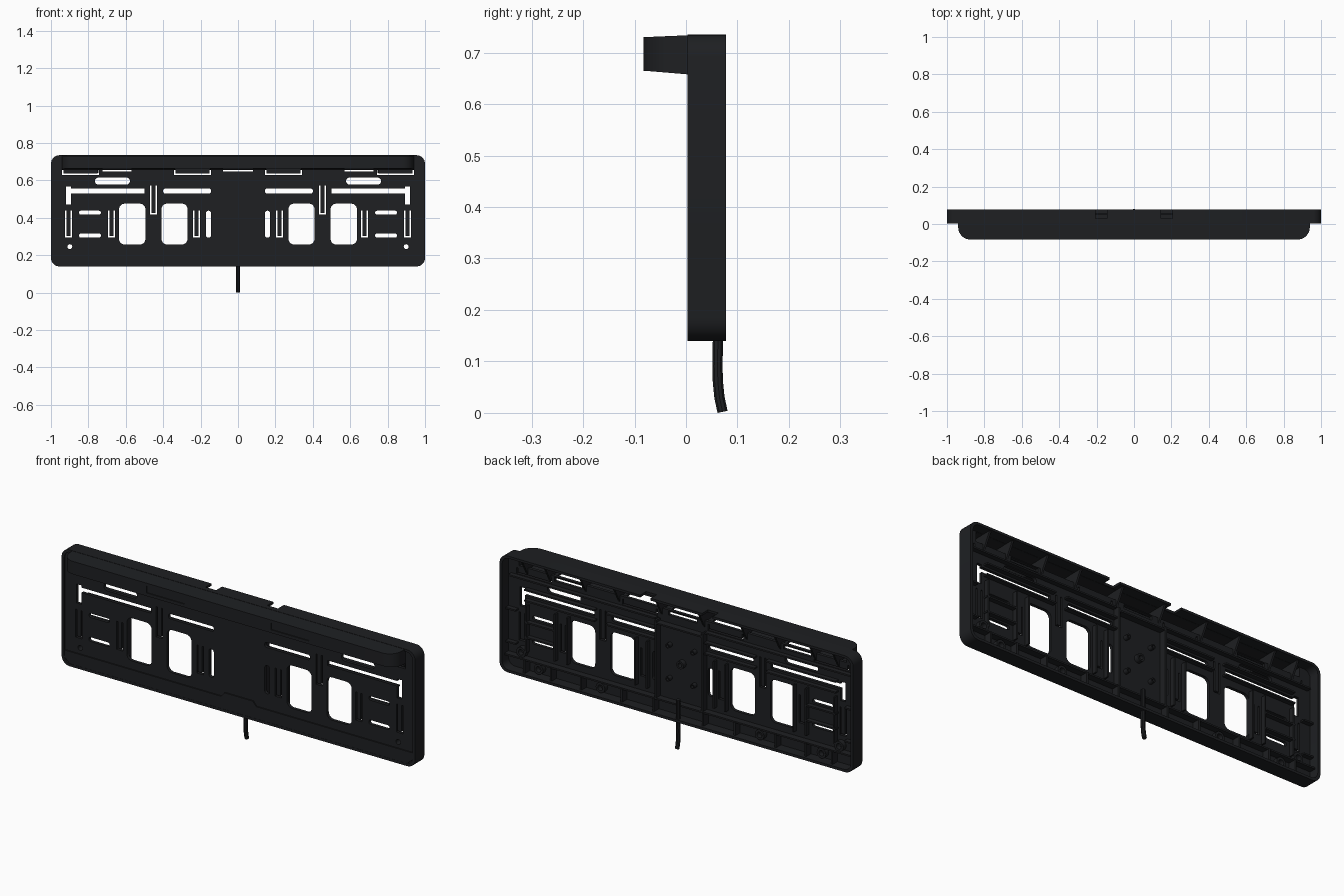
import bpy, bmesh, math
from mathutils import Matrix

if "Cube" in bpy.data.objects:
    bpy.data.objects.remove(bpy.data.objects["Cube"])

black = bpy.data.materials.new("black_plastic")
black.diffuse_color = (0.013, 0.014, 0.016, 1)
black.use_nodes = True
black.node_tree.nodes["Principled BSDF"].inputs["Base Color"].default_value = black.diffuse_color


def rrect(x0, x1, z0, z1, r=0.0, n=5):
    """Rounded rectangle outline."""
    if r <= 0:
        return [(x0, z0), (x1, z0), (x1, z1), (x0, z1)]
    r = min(r, (x1 - x0) / 2.01, (z1 - z0) / 2.01)
    pts = []
    for k, (cx, cz) in enumerate([(x1 - r, z1 - r), (x0 + r, z1 - r), (x0 + r, z0 + r), (x1 - r, z0 + r)]):
        for i in range(n + 1):
            a = math.pi / 2 * (k + i / n)
            pts.append((cx + r * math.cos(a), cz + r * math.sin(a)))
    return pts


def tongue(x0, x1, z0, z1, t=0.008):
    """Thin U-shaped cut that leaves a springy tongue."""
    return [(x0, z1), (x0, z0), (x1, z0), (x1, z1), (x1 - t, z1), (x1 - t, z0 + t), (x0 + t, z0 + t), (x0 + t, z1)]


def finish(name, me, smooth=True):
    ob = bpy.data.objects.new(name, me)
    bpy.context.collection.objects.link(ob)
    me.materials.clear()
    me.materials.append(black)
    if smooth:
        bpy.ops.object.select_all(action='DESELECT')
        ob.select_set(True)
        bpy.context.view_layer.objects.active = ob
        bpy.ops.object.shade_smooth_by_angle(angle=math.radians(30))
    return ob


def slab(name, outlines, plane, a, b):
    """Extrude outlines (first = outside, rest = holes) from a to b across a plane."""
    cu = bpy.data.curves.new(name, 'CURVE')
    cu.dimensions, cu.fill_mode, cu.extrude = '2D', 'BOTH', (b - a) / 2
    for pts in outlines:
        sp = cu.splines.new('POLY')
        sp.points.add(len(pts) - 1)
        for p, (u, v) in zip(sp.points, pts):
            p.co = (u, v, 0, 1)
        sp.use_cyclic_u = True
    tmp = bpy.data.objects.new(name + "_tmp", cu)
    bpy.context.collection.objects.link(tmp)
    me = bpy.data.meshes.new_from_object(tmp.evaluated_get(bpy.context.evaluated_depsgraph_get()))
    bpy.data.objects.remove(tmp)
    mid = (a + b) / 2
    if plane == 'XZ':
        me.transform(Matrix.Translation((0, mid, 0)) @ Matrix.Rotation(math.pi / 2, 4, 'X'))
    else:
        me.transform(Matrix.Translation((0, 0, mid)))
    bm = bmesh.new()
    bm.from_mesh(me)
    bmesh.ops.remove_doubles(bm, verts=bm.verts, dist=1e-5)
    bmesh.ops.recalc_face_normals(bm, faces=bm.faces)
    bm.to_mesh(me)
    bm.free()
    return finish(name, me)


def boxes(name, items):
    """One object from many (x0, x1, y0, y1, z0, z1) boxes."""
    bm = bmesh.new()
    for x0, x1, y0, y1, z0, z1 in items:
        m = Matrix.Translation(((x0 + x1) / 2, (y0 + y1) / 2, (z0 + z1) / 2)) @ \
            Matrix.Diagonal((abs(x1 - x0), y1 - y0, z1 - z0, 1))
        bmesh.ops.create_cube(bm, size=1, matrix=m)
    me = bpy.data.meshes.new(name)
    bm.to_mesh(me)
    bm.free()
    return finish(name, me, False)


def cut(ob, items):
    cutter = boxes(ob.name + "_cutter", items)
    cutter.hide_render = True
    mod = ob.modifiers.new("cut", 'BOOLEAN')
    mod.operation, mod.object, mod.solver = 'DIFFERENCE', cutter, 'EXACT'
    bpy.context.view_layer.objects.active = ob
    bpy.ops.object.modifier_apply(modifier="cut")
    bpy.data.objects.remove(cutter)


def both(fn):
    """Collect items for the right side and the mirrored left side."""
    return [i for s in (1, -1) for i in fn(s)]


def mirror(pts, s):
    return [(s * u, v) for u, v in pts]


# perforated front panel, open behind the top lip
half = [
    rrect(0.27, 0.409, 0.257, 0.476, 0.03), rrect(0.495, 0.636, 0.257, 0.476, 0.03),
    [(.92, .47), (.92, .567), (.893, .567), (.893, .556), (.5, .556), (.5, .53), (.893, .53), (.893, .47)],
    rrect(0.144, 0.40, 0.53, 0.556, 0.01),
    rrect(0.733, 0.85, 0.417, 0.438, 0.01), rrect(0.733, 0.85, 0.294, 0.316, 0.01),
    rrect(0.144, 0.172, 0.294, 0.438, 0.013), rrect(0.886, 0.912, 0.233, 0.259, 0.013),
    rrect(0.578, 0.765, 0.578, 0.615, 0.018), rrect(0.57, 0.725, 0.647, 0.668),
    tongue(0.433, 0.47, 0.417, 0.572), tongue(0.888, 0.925, 0.294, 0.438),
    tongue(0.658, 0.695, 0.294, 0.438), tongue(0.203, 0.24, 0.294, 0.438),
    tongue(0.743, 0.94, 0.63, 0.66), tongue(0.144, 0.342, 0.63, 0.66)]
holes = both(lambda s: [mirror(p, s) for p in half])
holes += [rrect(-0.08, 0.08, 0.647, 0.668), rrect(-0.925, 0.925, 0.673, 0.722)]
slab("front_panel", [rrect(-0.99, 0.99, 0.15, 0.728, 0.04)] + holes, 'XZ', 0.010, 0.026)

# outer wall, notched at the top rear
wall = slab("outer_wall", [rrect(-1, 1, 0.14, 0.735, 0.045), rrect(-0.985, 0.985, 0.153, 0.723, 0.035)],
            'XZ', 0.003, 0.078)
cut(wall, both(lambda s: [(s * 0.145, s * 0.205, 0.03, 0.1, 0.70, 0.76)]))

# raised bottom strip with a centre step
slab("bottom_strip", [[(-.985, .18), (-.95, .15), (.95, .15), (.985, .18), (.985, .215), (.1, .215),
                      (.08, .238), (-.08, .238), (-.1, .215), (-.985, .215)]], 'XZ', 0.004, 0.012)


# hollow lip along the top
def lip_outline(x, y, r):
    arc = [(x - r + r * math.cos(a), y + r - r * math.sin(a)) for a in [math.pi / 16 * i for i in range(9)]]
    right = [(x, 0.012)] + arc
    return right + [(-u, v) for u, v in reversed(right)]


outer, inner = lip_outline(0.94, -0.083, 0.065), lip_outline(0.926, -0.069, 0.052)
front = slab("lip_front", [outer + inner[::-1]], 'XY', 0.664, 0.727)
cut(front, both(lambda s: [(s * 0.245, s * 0.46, -0.1, -0.078, 0.68, 0.716)]))
vents = both(lambda s: [mirror(rrect(0.57, 0.725, -0.09 + 0.012, 0.006), s),
                        mirror(rrect(0.15, 0.336, -0.06, 0.006), s)])
bottom = slab("lip_underside", [outer] + vents + [rrect(-0.08, 0.08, -0.078, 0.006)], 'XY', 0, 0.009)
top = slab("lip_top", [outer], 'XY', -0.012, 0)
for ob, z0, z1 in ((bottom, 0.665, 0.657), (top, 0.730, 0.734)):
    for v in ob.data.vertices:
        v.co.z += z0 + (z1 - z0) * (v.co.y + 0.083) / 0.095

# gusset ribs inside the lip
t = 0.005
bm = bmesh.new()
for x in (-0.88, -0.75, -0.55, -0.36, -0.12, 0.12, 0.36, 0.55, 0.75, 0.88):
    vs = [bm.verts.new((x - t, y, z)) for y, z in
          [(-0.07, 0.668), (0.02, 0.662), (0.026, 0.64), (0.07, 0.722), (-0.07, 0.722)]]
    ext = bmesh.ops.extrude_face_region(bm, geom=[bm.faces.new(vs)])
    bmesh.ops.translate(bm, vec=(2 * t, 0, 0),
                        verts=[g for g in ext['geom'] if isinstance(g, bmesh.types.BMVert)])
bmesh.ops.recalc_face_normals(bm, faces=bm.faces)
me = bpy.data.meshes.new("lip_gussets")
bm.to_mesh(me)
bm.free()
finish("lip_gussets", me, False)


# stiffening ribs on the back
def ribs(s):
    out = [(s * x - 0.005, s * x + 0.005, 0.02, 0.065, 0.15, 0.22) for x in (0.14, 0.32, 0.55, 0.72, 0.87)]
    out += [(s * x - 0.004, s * x + 0.004, 0.02, 0.05, 0.25, 0.49) for x in (0.19, 0.255, 0.64, 0.71, 0.872)]
    out += [(s * x0, s * x1, 0.02, 0.05, z - 0.004, z + 0.004) for x0, x1, z in
            [(0.13, 0.42, 0.515), (0.485, 0.88, 0.515), (0.13, 0.42, 0.57), (0.485, 0.88, 0.57),
             (0.14, 0.97, 0.622), (0.71, 0.88, 0.405), (0.71, 0.88, 0.328), (0.93, 0.99, 0.45), (0.93, 0.99, 0.28)]]
    out.append((s * 0.127, s * 0.137, 0.02, 0.06, 0.215, 0.62))
    return out


boxes("back_ribs", both(ribs) + [(-0.985, 0.985, 0.02, 0.06, 0.215, 0.223), (-0.13, 0.13, 0.02, 0.06, 0.6, 0.608)])

# screw bosses on the back
ring = lambda x, z, r: [[(x + q * math.cos(i * math.pi / 8), z + q * math.sin(i * math.pi / 8))
                         for i in range(16)] for q in (r, r * 0.55)]
for i, (x, z, r) in enumerate([(-.45, .185, .026), (.45, .185, .026), (-.8, .185, .026), (.8, .185, .026),
                               (0, .42, .02), (-.07, .5, .012), (.07, .5, .012), (-.07, .33, .012), (.07, .33, .012),
                               (-.899, .246, .026), (.899, .246, .026)]):
    slab(f"boss_{i}", ring(x, z, r), 'XZ', 0.024, 0.05)

# cable hanging from the bottom
cu = bpy.data.curves.new("cable", 'CURVE')
cu.dimensions, cu.bevel_depth, cu.bevel_resolution, cu.use_fill_caps = '3D', 0.0105, 3, True
path = [(0.062, 0.25), (0.062, 0.14), (0.061, 0.09), (0.062, 0.06), (0.065, 0.03), (0.071, 0.002)]
sp = cu.splines.new('POLY')
sp.points.add(len(path) - 1)
for p, (y, z) in zip(sp.points, path):
    p.co = (0, y, z, 1)
tmp = bpy.data.objects.new("cable_path", cu)
bpy.context.collection.objects.link(tmp)
me = bpy.data.meshes.new_from_object(tmp.evaluated_get(bpy.context.evaluated_depsgraph_get()))
bpy.data.objects.remove(tmp)
finish("cable", me)
